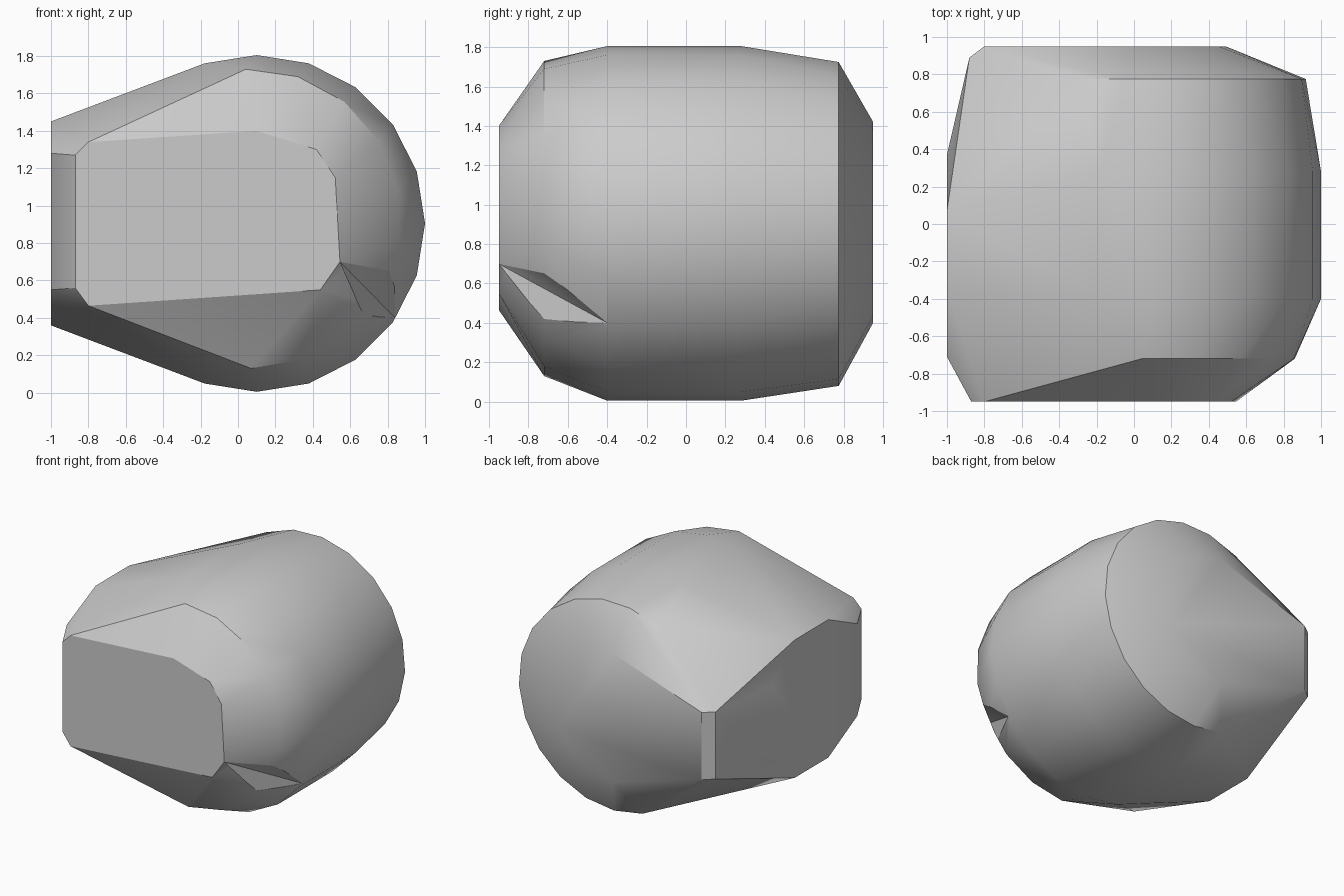
import bpy, bmesh
from math import sin, cos, radians

if "Cube" in bpy.data.objects:
    bpy.data.objects.remove(bpy.data.objects["Cube"], do_unlink=True)


def arc(cx, cz, r, start, end, steps, y):
    """Points of an upright arc at depth y, angles in degrees from +x."""
    angles = [radians(start + (end - start) * i / steps) for i in range(steps + 1)]
    return [(cx + r * cos(a), y, cz + r * sin(a)) for a in angles]


def hull_object(name, points):
    bm = bmesh.new()
    for p in points:
        bm.verts.new(p)
    result = bmesh.ops.convex_hull(bm, input=bm.verts)
    loose = [v for v in result["geom_interior"] + result["geom_unused"]
             if isinstance(v, bmesh.types.BMVert)]
    bmesh.ops.delete(bm, geom=list(set(loose)), context="VERTS")
    bmesh.ops.recalc_face_normals(bm, faces=bm.faces)
    mesh = bpy.data.meshes.new(name)
    bm.to_mesh(mesh)
    bm.free()
    obj = bpy.data.objects.new(name, mesh)
    bpy.context.collection.objects.link(obj)
    return obj


# Rounded barrel: two full rings, then a narrower ring at each end
points = []
for y in (-0.4, 0.28):
    points += arc(0.1, 0.905, 0.9, -108, 108, 12, y)
points += arc(0.07, 0.93, 0.8, -90, 92, 9, -0.72)
points += arc(0.095, 0.905, 0.825, -108, 118, 13, 0.775)

# Flat back end
points += arc(-0.02, 0.91, 0.51, -90, 90, 8, 0.95)

# Flat front end
front = [(0.1, 1.4), (0.42, 1.3), (0.52, 1.15), (0.545, 0.7), (0.44, 0.55)]
points += [(x, -0.95, z) for x, z in front]

# Flat side and its chamfered corners: x, y, low z, high z
side = [(-1, -0.35, 0.36, 1.45), (-1, 0.07, 0.36, 1.45),
        (-1, -0.71, 0.55, 1.28), (-1, 0.37, 0.6, 1.2),
        (-0.88, 0.89, 0.63, 1.16), (-0.8, 0.95, 0.63, 1.16),
        (-0.87, -0.95, 0.56, 1.27), (-0.8, -0.95, 0.465, 1.34)]
for x, y, low, high in side:
    points += [(x, y, low), (x, y, high)]

body = hull_object("rounded_body", points)

# Chipped notch at the lower front corner
notch = hull_object("notch_cutter", [
    (0.545, -0.951, 0.7), (0.84, -0.4, 0.4), (0.84, -0.72, 0.67),
    (0.67, -0.72, 0.41), (1.1, -1.0, 0.4)])
notch.hide_render = True
cut = body.modifiers.new("notch", "BOOLEAN")
cut.operation = "DIFFERENCE"
cut.object = notch
cut.solver = "EXACT"
bpy.context.view_layer.objects.active = body
body.select_set(True)
bpy.ops.object.modifier_apply(modifier=cut.name)
bpy.data.objects.remove(notch, do_unlink=True)

# Plain grey surface
grey = bpy.data.materials.new("plain_grey")
grey.use_nodes = True
colour = (0.6, 0.6, 0.6, 1)
grey.diffuse_color = colour
grey.node_tree.nodes["Principled BSDF"].inputs["Base Color"].default_value = colour
body.data.materials.clear()
body.data.materials.append(grey)

bpy.ops.object.shade_smooth_by_angle(angle=radians(30))
